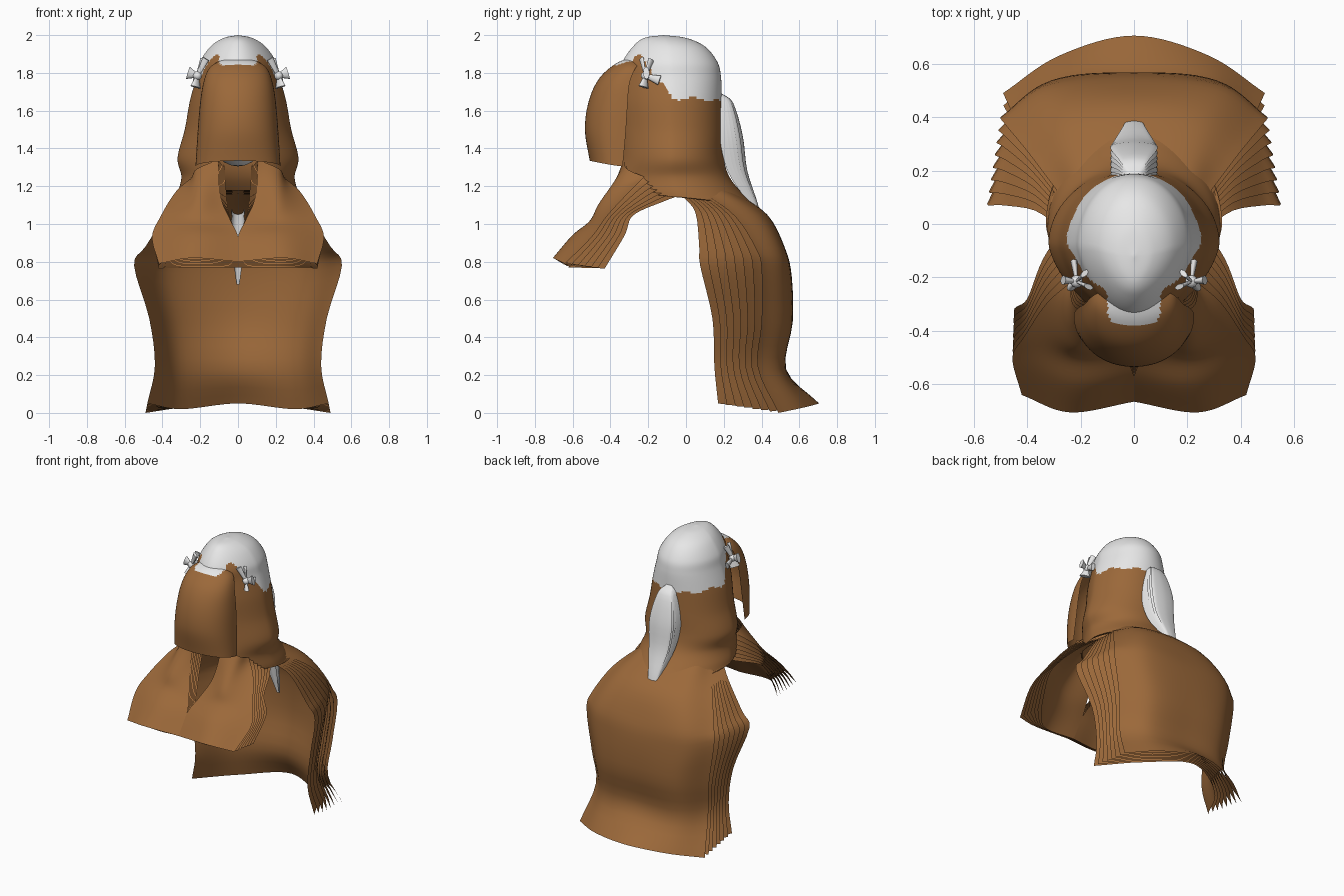
import bpy, bmesh, math
from mathutils import Matrix, Vector

cube = bpy.data.objects.get("Cube")
if cube:
    bpy.data.objects.remove(cube)


def material(name, rgb):
    m = bpy.data.materials.new(name)
    m.use_nodes = True
    m.diffuse_color = (*rgb, 1)
    m.node_tree.nodes["Principled BSDF"].inputs["Base Color"].default_value = (*rgb, 1)
    return m


BROWN = material("hair_brown", (0.33, 0.14, 0.042))
WHITE = material("cap_white", (0.8, 0.8, 0.8))


def spline(points, count):
    """Sample a smooth curve through the points."""
    pts = [Vector(p) for p in points]
    last = len(pts) - 1
    out = []
    for i in range(count + 1):
        s = i / count * last
        k = min(int(s), last - 1)
        t = s - k
        b, c = pts[k], pts[k + 1]
        a = pts[k - 1] if k else b * 2 - c
        d = pts[k + 2] if k + 2 <= last else c * 2 - b
        out.append(0.5 * (b * 2 + (c - a) * t + (a * 2 - b * 5 + c * 4 - d) * t * t
                          + (b * 3 - a - c * 3 + d) * t ** 3))
    return out


def grid_object(name, rows, mats, mirror=False, rule=None):
    """Skin a grid of points."""
    bm = bmesh.new()
    vs = [[bm.verts.new(p) for p in row] for row in rows]
    for r0, r1 in zip(vs, vs[1:]):
        for i in range(len(r0) - 1):
            bm.faces.new((r0[i], r0[i + 1], r1[i + 1], r1[i]))
    bmesh.ops.remove_doubles(bm, verts=bm.verts, dist=0.0005)
    for f in bm.faces:
        f.smooth = True
        if rule:
            f.material_index = rule(f.calc_center_median())
    finish(name, bm, mats, mirror)


def finish(name, bm, mats, mirror=False):
    me = bpy.data.meshes.new(name)
    bm.to_mesh(me)
    bm.free()
    for m in mats:
        me.materials.append(m)
    ob = bpy.data.objects.new(name, me)
    bpy.context.collection.objects.link(ob)
    if mirror:
        mod = ob.modifiers.new("Mirror", "MIRROR")
        mod.use_mirror_merge = False


def sheet(name, cols, mat, mirror=False, nu=16, nv=24):
    down = [spline(c, nv) for c in cols]
    grid_object(name, [spline(row, nu) for row in zip(*down)], [mat], mirror)


def both_sides(cols):
    """Extend columns, centre first, to the other side."""
    flip = [[(-x, y, z) for x, y, z in c] for c in cols[:0:-1]]
    return flip + cols


def blend(outer, inner, f):
    return [[tuple(Vector(p).lerp(Vector(q), f)) for p, q in zip(a, b)]
            for a, b in zip(outer, inner)]


# Head: rings of height, half width, front and back
rings = [(2.0, 0.0, -0.12, -0.12), (1.985, 0.075, -0.22, 0.0), (1.94, 0.145, -0.28, 0.1),
         (1.86, 0.2, -0.335, 0.165), (1.78, 0.22, -0.35, 0.185), (1.65, 0.255, -0.36, 0.19),
         (1.5, 0.282, -0.355, 0.195), (1.35, 0.32, -0.355, 0.2), (1.25, 0.3, -0.38, 0.23),
         (1.16, 0.32, -0.39, 0.3), (1.09, 0.33, -0.38, 0.37)]
head = []
for z, w, front, back in spline(rings, 110):
    gap = max(0, min(0.4, (1.8 - z) * 4))
    mid, depth = (front + back) / 2, (back - front) / 2
    row = []
    for i in range(97):
        a = gap + (2 * math.pi - 2 * gap) * i / 96
        row.append((w * math.sin(a) * (1 - 0.18 * max(0, math.cos(a))), mid - depth * math.cos(a),
                    max(z, 1.14 + 0.04 * math.cos(a)) if z < 1.2 else z))
    head.append(row)


def cap_rule(c):
    ramp = max(0, min(1, (-0.07 - c.y) / 0.17))
    edge = 1.665 + 0.225 * ramp - 0.25 * max(0, c.y - 0.1) + 0.01 * math.sin(c.y * 45)
    if c.y < -0.26 and abs(c.x) < 0.1:
        edge = 1.83
    return 1 if c.z > edge else 0


grid_object("head_hair_and_cap", head, [BROWN, WHITE], rule=cap_rule)

# Rounded underside of the cap, inside the hair
bm = bmesh.new()
bmesh.ops.create_uvsphere(bm, u_segments=32, v_segments=16, radius=1,
                          matrix=Matrix.Translation((0, -0.1, 1.59)) @ Matrix.Diagonal((0.19, 0.2, 0.285, 1)))
for f in bm.faces:
    f.smooth = True
finish("cap_underside", bm, [WHITE])

# Fringe: rows of height, half width, edge depth and middle depth
fringe = []
for z, w, edge, mid in spline([(1.885, 0.1, -0.24, -0.28), (1.85, 0.155, -0.27, -0.37),
                               (1.77, 0.185, -0.3, -0.46), (1.65, 0.203, -0.31, -0.515),
                               (1.5, 0.215, -0.32, -0.535), (1.335, 0.225, -0.335, -0.51)], 36):
    row = []
    for i in range(33):
        a = math.pi * (i / 32 - 0.5)
        row.append((w * math.sin(a), edge + (mid - edge) * math.cos(a) ** 0.8,
                    z - 0.03 * (1 - math.cos(a))))
    fringe.append(row)
grid_object("fringe", fringe, [BROWN, WHITE],
            rule=lambda c: 1 if c.z > 1.842 and abs(c.x) < 0.1 else 0)

# Front locks: fanned sheets over the chest
inner_edge = [(0.11, -0.33, 1.34), (0.09, -0.41, 1.14), (0.04, -0.49, 1.02),
              (0, -0.57, 0.93), (0, -0.665, 0.8)]
front_outer = [inner_edge,
               [(0.22, -0.31, 1.29), (0.22, -0.45, 1.12), (0.23, -0.505, 1.02),
                (0.23, -0.6, 0.94), (0.24, -0.705, 0.82)],
               [(0.24, -0.22, 1.25), (0.33, -0.3, 1.17), (0.41, -0.42, 1.04),
                (0.455, -0.5, 0.93), (0.42, -0.64, 0.79)]]
front_inner = [[(x * 0.65, y + 0.06, z - 0.03) for x, y, z in inner_edge],
               [(0.2, -0.24, 1.22), (0.22, -0.34, 1.12), (0.23, -0.43, 1.01),
                (0.23, -0.5, 0.9), (0.24, -0.61, 0.77)],
               [(0.24, 0.02, 1.17), (0.34, -0.13, 1.115), (0.4, -0.28, 1.045),
                (0.45, -0.325, 0.94), (0.42, -0.43, 0.765)]]
for k in range(7):
    sheet(f"front_lock_{k}", blend(front_outer, front_inner, k / 6), BROWN, mirror=True)

# Back hair: fanned sheets joined near the spine
back_outer = [[(0, 0.24, 1.18), (0, 0.43, 1.05), (0, 0.525, 0.87), (0, 0.56, 0.72),
               (0, 0.565, 0.48), (0, 0.53, 0.23), (0, 0.705, 0.05)],
              [(0.2, 0.2, 1.18), (0.25, 0.39, 1.05), (0.31, 0.5, 0.87), (0.32, 0.53, 0.72),
               (0.29, 0.54, 0.48), (0.28, 0.51, 0.23), (0.28, 0.63, 0.03)],
              [(0.27, 0.1, 1.16), (0.39, 0.26, 1.04), (0.48, 0.37, 0.87), (0.5, 0.4, 0.76),
               (0.46, 0.4, 0.48), (0.44, 0.38, 0.24), (0.49, 0.49, 0)]]
back_inner = [[(0, 0.19, 1.16), (0, 0.4, 1.04), (0, 0.51, 0.87), (0, 0.545, 0.72),
               (0, 0.55, 0.48), (0, 0.51, 0.23), (0, 0.6, 0.05)],
              [(0.2, 0.1, 1.15), (0.26, 0.3, 1.05), (0.35, 0.4, 0.87), (0.37, 0.42, 0.74),
               (0.32, 0.43, 0.48), (0.3, 0.4, 0.23), (0.3, 0.45, 0.02)],
              [(0.27, -0.02, 1.15), (0.37, 0.05, 1.06), (0.49, 0.07, 0.88), (0.55, 0.075, 0.78),
               (0.47, 0.14, 0.5), (0.44, 0.15, 0.25), (0.48, 0.17, 0.05)]]
for k in range(8):
    sheet(f"back_hair_{k}", both_sides(blend(back_outer, back_inner, k / 7)), BROWN, nu=32)

# Ponytail: nested curved sheets, tapering to a hidden tip
spine = [(0.19, 1.69, 0.02), (0.25, 1.64, 0.055), (0.3, 1.47, 0.088), (0.325, 1.28, 0.075),
         (0.385, 1.09, 0.035), (0.42, 0.9, 0.035), (0.46, 0.68, 0.008)]
for k in range(6):
    pull = 0.2 + 0.24 * k
    cols = [[(0, y - 0.05 * w * k, z) for y, z, w in spine],
            [(w * 0.75, y - w * pull * 0.4, z) for y, z, w in spine],
            [(w, y - w * pull, z) for y, z, w in spine]]
    sheet(f"ponytail_{k}", both_sides(cols), WHITE)

# Bows: flared loops and tails around a knot
knot = Vector((0.215, -0.215, 1.785))
bm = bmesh.new()
bmesh.ops.create_icosphere(bm, subdivisions=2, radius=0.024)
for end, flare in (((-0.045, -0.02, 0.09), 0.02), ((-0.03, 0.03, 0.085), 0.02),
                   ((0.05, 0.005, 0.015), 0.034), ((0.01, 0.075, -0.025), 0.026),
                   ((0.01, -0.01, -0.06), 0.034)):
    d = Vector(end)
    made = bmesh.ops.create_cone(bm, cap_ends=True, segments=12, radius1=0.01,
                                 radius2=flare, depth=d.length)["verts"]
    for v in made:
        v.co.x *= 0.5
        v.co = d.to_track_quat("Z", "Y") @ v.co + d / 2
for v in bm.verts:
    v.co += knot
for f in bm.faces:
    f.smooth = len(f.verts) < 5
finish("hair_bows", bm, [WHITE], True)
